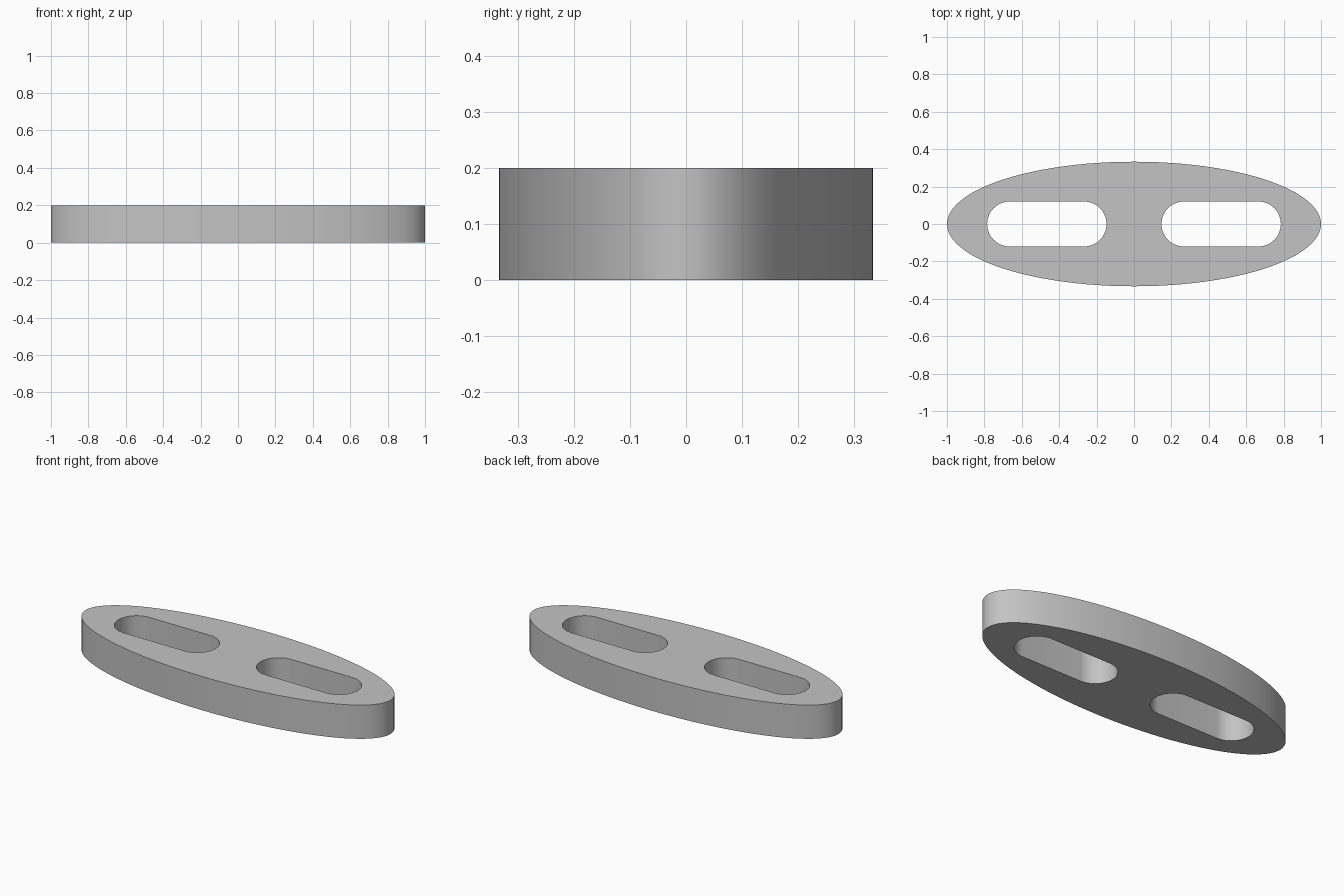
import bpy
import bmesh
from math import cos, sin, pi, radians

if "Cube" in bpy.data.objects:
    bpy.data.objects.remove(bpy.data.objects["Cube"])

HALF_LENGTH, HALF_WIDTH, HEIGHT = 1.0, 0.333, 0.2
SLOT_INNER, SLOT_OUTER, SLOT_RADIUS = 0.147, 0.785, 0.12


def ellipse(steps=96):
    return [(HALF_LENGTH * cos(2 * pi * i / steps), HALF_WIDTH * sin(2 * pi * i / steps))
            for i in range(steps)]


def slot(side, steps=24):
    """Round-ended slot on one side of the centre."""
    near, far = SLOT_INNER + SLOT_RADIUS, SLOT_OUTER - SLOT_RADIUS
    points = []
    for centre, start in ((far, -pi / 2), (near, pi / 2)):
        for i in range(steps + 1):
            a = start + pi * i / steps
            points.append((side * (centre + SLOT_RADIUS * cos(a)), SLOT_RADIUS * sin(a)))
    return points


# Grey material
grey = bpy.data.materials.new("plain_grey")
grey.use_nodes = True
colour = (0.55, 0.55, 0.55, 1)
grey.diffuse_color = colour
grey.node_tree.nodes["Principled BSDF"].inputs["Base Color"].default_value = colour

# Oval plate profile with two slots, filled and extruded upward
bm = bmesh.new()
for loop in (ellipse(), slot(1), slot(-1)):
    verts = [bm.verts.new((x, y, 0)) for x, y in loop]
    for a, b in zip(verts, verts[1:] + verts[:1]):
        bm.edges.new((a, b))
bmesh.ops.triangle_fill(bm, edges=bm.edges[:], use_beauty=True, normal=(0, 0, 1))
extruded = bmesh.ops.extrude_face_region(bm, geom=bm.faces[:], use_keep_orig=True)
top = [v for v in extruded["geom"] if isinstance(v, bmesh.types.BMVert)]
bmesh.ops.translate(bm, verts=top, vec=(0, 0, HEIGHT))
bmesh.ops.recalc_face_normals(bm, faces=bm.faces[:])

mesh = bpy.data.meshes.new("slotted_oval_plate")
bm.to_mesh(mesh)
bm.free()
mesh.materials.append(grey)
plate = bpy.data.objects.new("slotted_oval_plate", mesh)
bpy.context.collection.objects.link(plate)

# Smooth walls with crisp rims
bpy.ops.object.select_all(action="DESELECT")
plate.select_set(True)
bpy.context.view_layer.objects.active = plate
bpy.ops.object.shade_smooth_by_angle(angle=radians(30))
